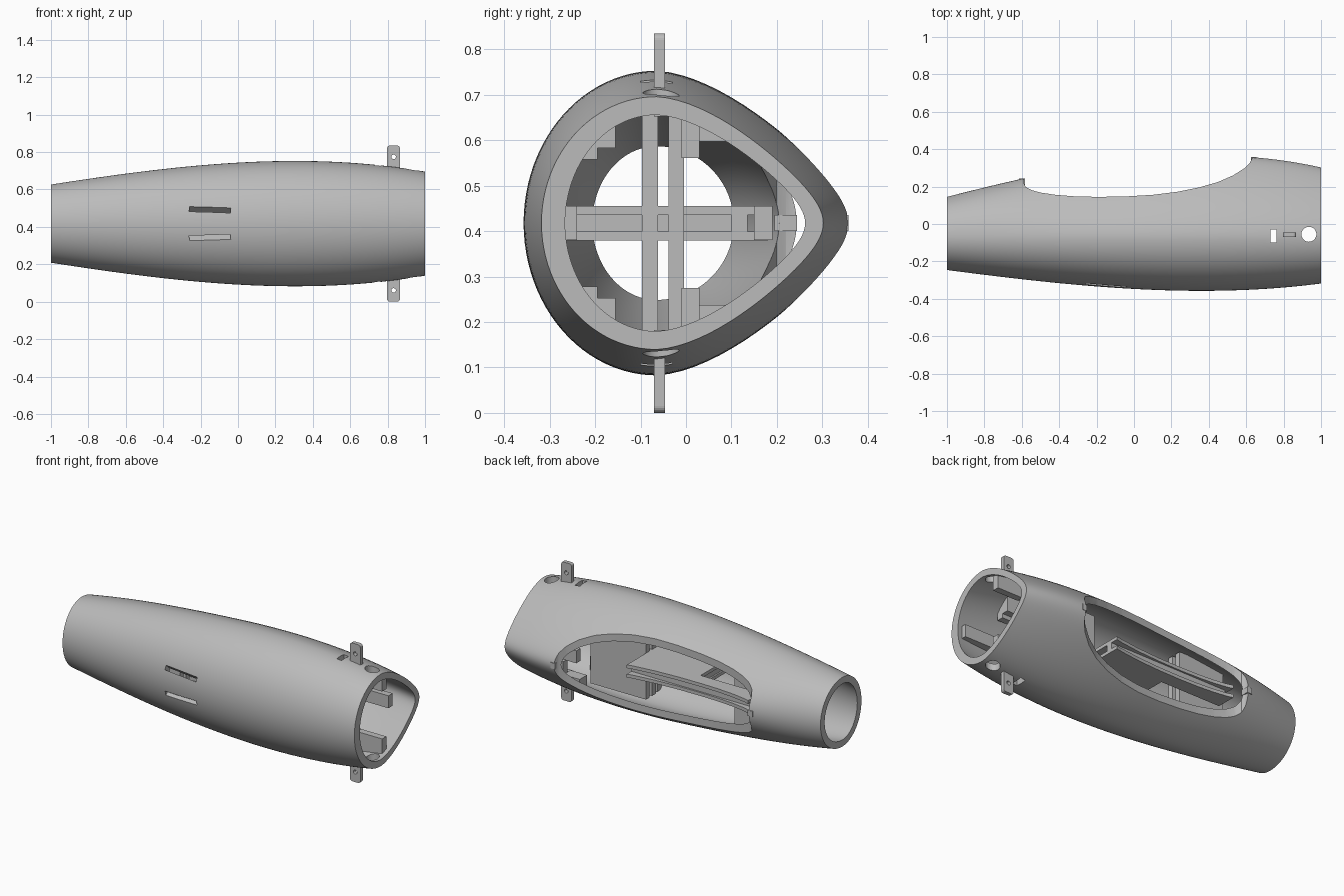
import bpy, bmesh, math
from mathutils import Matrix, Vector

MID, Y0, WALL, SEG, RINGS = 0.4175, -0.065, 0.04, 96, 60

if "Cube" in bpy.data.objects:
    bpy.data.objects.remove(bpy.data.objects["Cube"])

grey = bpy.data.materials.new("plain_grey")
grey.use_nodes = True
grey.diffuse_color = (0.5, 0.5, 0.5, 1)
grey.node_tree.nodes["Principled BSDF"].inputs["Base Color"].default_value = (0.5, 0.5, 0.5, 1)


def make(name, bm):
    bmesh.ops.recalc_face_normals(bm, faces=bm.faces)
    me = bpy.data.meshes.new(name)
    bm.to_mesh(me)
    bm.free()
    me.materials.append(grey)
    ob = bpy.data.objects.new(name, me)
    bpy.context.collection.objects.link(ob)
    return ob


def box(name, x, y, z, turn=Matrix()):
    bm = bmesh.new()
    size = Vector((x[1] - x[0], y[1] - y[0], z[1] - z[0]))
    mid = Vector((sum(x), sum(y), sum(z))) / 2
    bmesh.ops.create_cube(bm, size=1, matrix=Matrix.Translation(mid)
                          @ turn.to_4x4() @ Matrix.Diagonal(size).to_4x4())
    return make(name, bm)


def rod(name, centre, radius, depth, axis):
    bm = bmesh.new()
    turn = Matrix.Rotation(math.pi / 2, 4, 'X') if axis == 'Y' else Matrix()
    bmesh.ops.create_cone(bm, cap_ends=True, segments=32, radius1=radius, radius2=radius,
                          depth=depth, matrix=Matrix.Translation(centre) @ turn)
    return make(name, bm)


def boolean(ob, cutter, mode='DIFFERENCE'):
    mod = ob.modifiers.new("cut", 'BOOLEAN')
    mod.operation, mod.object, mod.solver = mode, cutter, 'EXACT'
    dg = bpy.context.evaluated_depsgraph_get()
    me = bpy.data.meshes.new_from_object(ob.evaluated_get(dg))
    ob.modifiers.clear()
    ob.data = me


def drop(*obs):
    for ob in obs:
        bpy.data.objects.remove(ob)


def flow(x, values):
    # smooth cubic through four stations along the body
    st = (-1, -0.35, 0.3, 1)
    return sum(v * math.prod((x - b) / (a - b) for b in st if b != a) for a, v in zip(st, values))


def section(x, inset):
    # egg section: round towards the front, narrowing to a blunt tip at the back
    t = min(1, x + 1)
    t = t * t * (3 - 2 * t)
    h = flow(x, (0.209, 0.297, 0.335, 0.278)) - inset
    left = Y0 - flow(x, (-0.246, -0.321, -0.357, -0.318)) - inset * (1 + 0.3 * t)
    right = flow(x, (0.145, 0.292, 0.365, 0.302)) - Y0 - inset
    pts = []
    for i in range(SEG):
        a = 2 * math.pi * i / SEG
        c, s = math.cos(a), math.sin(a)
        y = c * (right if c > 0 else left)
        z = h * s * (1 - 0.45 * t * max(c, 0) ** 1.5)
        pts.append((x, Y0 + y, MID + z))
    return pts


def loft(name, inset, hollow):
    bm = bmesh.new()

    def skin(off):
        rows = [[bm.verts.new(p) for p in section(-1 + 2 * k / RINGS, off)] for k in range(RINGS + 1)]
        for a, b in zip(rows, rows[1:]):
            bridge(a, b)
        return rows

    def bridge(a, b):
        for i in range(SEG):
            j = (i + 1) % SEG
            bm.faces.new((a[i], a[j], b[j], b[i]))

    outer = skin(inset)
    if hollow:
        inner = skin(inset + WALL)
        for end in (0, -1):
            bridge(outer[end], inner[end])
    else:
        for end in (0, -1):
            bm.faces.new(outer[end])
    return make(name, bm)


# hollow body
shell = loft("body_shell", 0, True)
core = loft("core_helper", WALL * 0.6, False)

# large opening at the back, swept straight through in z
edge = [(-0.59, 0.6), (-0.59, 0.22), (-0.58, 0.199), (-0.55, 0.182), (-0.5, 0.168), (-0.42, 0.156),
        (-0.32, 0.148), (-0.2, 0.145), (-0.05, 0.147), (0.1, 0.156), (0.23, 0.172), (0.35, 0.196),
        (0.45, 0.225), (0.53, 0.26), (0.59, 0.298), (0.62, 0.328), (0.635, 0.36), (0.635, 0.6)]
bm = bmesh.new()
face = bm.faces.new([bm.verts.new((x, y, -0.1)) for x, y in edge])
top = bmesh.ops.extrude_face_region(bm, geom=[face])["geom"]
bmesh.ops.translate(bm, vec=(0, 0, 1.1), verts=[v for v in top if isinstance(v, bmesh.types.BMVert)])
opening = make("opening_cutter", bm)
boolean(shell, opening)

# holes through top and bottom, and the two slanted front slots
cutters = [box("slot_cutter", (0.73, 0.762), (-0.1, -0.03), (-0.1, 1)),
           rod("hole_cutter", (0.935, -0.055, MID), 0.04, 1.2, 'Z')]
for s in (-1, 1):
    z = MID + s * 0.075
    slant = Matrix.Rotation(s * 0.1, 4, 'Y') @ Matrix.Rotation(-s * 0.7, 4, 'X')
    cutters.append(box("vent_cutter", (-0.26, -0.04), (-0.42, -0.24), (z - 0.012, z + 0.012), slant))
for c in cutters:
    boolean(shell, c)
drop(*cutters)

# inner shelves: wide beside the plates, narrow beam further back
parts = []
for label, s in (("upper", 1), ("lower", -1)):
    z = MID + s * 0.028
    level = (z - 0.01, z + 0.01)
    parts.append(box(label + "_front_shelf", (0.27, 0.64), (-0.268, -0.004), level))
    parts.append(box(label + "_middle_shelf", (-0.14, 0.27), (-0.268, 0.19), level))
    parts.append(box(label + "_beam_flange", (-0.54, -0.14), (0.06, 0.19), level))
parts.append(box("beam_web", (-0.52, 0.27), (0.1, 0.135), (0.399, 0.436)))
parts.append(box("shelf_end_web", (-0.13, -0.11), (-0.24, 0.1), (0.399, 0.436)))

# upright plates, front pair and rear pair
for label, x in (("front", (0.27, 0.64)), ("rear", (-0.62, -0.32))):
    for k, y in enumerate(((-0.097, -0.062), (-0.039, -0.004))):
        parts.append(box(f"{label}_upright_plate_{k + 1}", x, y, (0.175, 0.66)))

# side rails near the open front end
parts.append(box("back_rail", (0.6, 0.9), (0.15, 0.19), (0.38, 0.455)))
parts.append(box("front_rail", (0.6, 0.97), (-0.3, -0.24), (0.38, 0.455)))

# stringers and brackets, mirrored about mid height
for label, s in (("upper", 1), ("lower", -1)):
    def span(a, b):
        return sorted((MID + s * a, MID + s * b))
    parts.append(box(label + "_front_stringer", (0.3, 0.75), (-0.235, -0.195), span(0.14, 0.22)))
    parts.append(box(label + "_inner_stringer", (0.3, 0.75), (-0.195, -0.155), span(0.165, 0.26)))
    parts.append(box(label + "_back_stringer", (0.64, 0.75), (0.03, 0.1), span(0.18, 0.27)))
    parts.append(box(label + "_bracket", (0.8, 0.97), (-0.01, 0.03), span(0.143, 0.27)))

for p in parts:
    boolean(p, core, 'INTERSECT')
    boolean(p, opening)
drop(core, opening)

# outer lugs with rounded tips and a pin hole
for label, s in (("top", 1), ("bottom", -1)):
    zs = sorted((MID + s * 0.235, MID + s * 0.4175))
    lug = box(label + "_lug", (0.797, 0.866), (-0.07, -0.046), zs)
    bm = bmesh.new()
    bm.from_mesh(lug.data)
    tip = [e for e in bm.edges if all(abs(v.co.z - MID) > 0.4 for v in e.verts)
           and abs(e.verts[0].co.y - e.verts[1].co.y) > 0.01]
    bmesh.ops.bevel(bm, geom=tip, offset=0.015, segments=5, profile=0.5, affect='EDGES')
    bm.to_mesh(lug.data)
    bm.free()
    pin = rod("pin_cutter", (0.832, -0.058, MID + s * 0.357), 0.012, 0.2, 'Y')
    boolean(lug, pin)
    drop(pin)

# catches at both ends of the opening
box("rear_catch", (-0.615, -0.583), (0.195, 0.244), (0.4, 0.435))
box("front_catch", (0.625, 0.655), (0.315, 0.357), (0.4, 0.435))

# smooth body with crisp edges
bpy.ops.object.select_all(action='DESELECT')
shell.select_set(True)
bpy.context.view_layer.objects.active = shell
bpy.ops.object.shade_smooth_by_angle(angle=math.radians(30))
